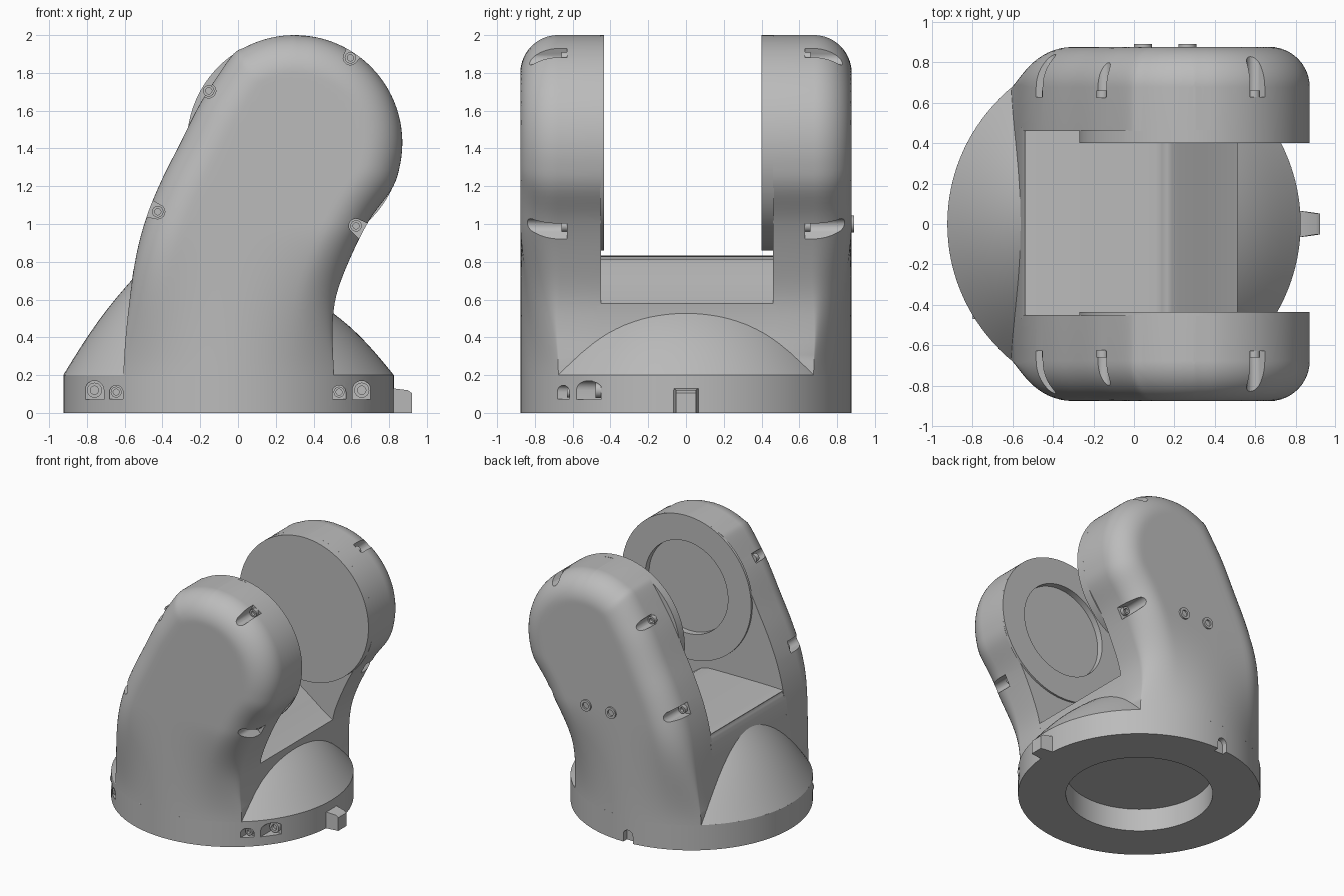
import bpy, bmesh, math
from mathutils import Vector
from mathutils.geometry import intersect_point_line

cube = bpy.data.objects.get("Cube")
if cube:
    bpy.data.objects.remove(cube)

grey = bpy.data.materials.new("satin_grey")
grey.use_nodes = True
grey.diffuse_color = (0.5, 0.5, 0.5, 1)
grey.node_tree.nodes["Principled BSDF"].inputs["Base Color"].default_value = grey.diffuse_color

R, CX = 0.875, -0.05              # base radius and centre
HUB, HUB_R = Vector((0.3, 1.43)), 0.57
FILLET, DEPTH = 0.2, 0.877


def finish(name, bm):
    bmesh.ops.remove_doubles(bm, verts=bm.verts, dist=1e-5)
    bmesh.ops.recalc_face_normals(bm, faces=bm.faces)
    mesh = bpy.data.meshes.new(name)
    bm.to_mesh(mesh)
    bm.free()
    mesh.materials.append(grey)
    ob = bpy.data.objects.new(name, mesh)
    bpy.context.collection.objects.link(ob)
    return ob


def prism(name, pts, y0, y1):
    """Extrude an x-z outline along y."""
    bm = bmesh.new()
    a, b = ([bm.verts.new((p[0], y, p[1])) for p in pts] for y in (y0, y1))
    bm.faces.new(a)
    bm.faces.new(b)
    for i in range(len(pts)):
        j = (i + 1) % len(pts)
        bm.faces.new((a[i], a[j], b[j], b[i]))
    return finish(name, bm)


def lathe(name, profile, centre, axis="y", n=96):
    """Turn a (radius, height) profile around the z or y axis."""
    bm = bmesh.new()
    rings = []
    for r, h in profile:
        ring = []
        for k in range(n):
            c, s = r * math.cos(math.tau * k / n), r * math.sin(math.tau * k / n)
            co = (c, s, h) if axis == "z" else (c, h, s)
            ring.append(bm.verts.new(Vector(centre) + Vector(co)))
        rings.append(ring)
    for a, b in zip(rings, rings[1:]):
        for k in range(n):
            bm.faces.new((a[k], a[k - 1], b[k - 1], b[k]))
    return finish(name, bm)


def cut(target, cutter):
    mod = target.modifiers.new("cut", "BOOLEAN")
    mod.operation, mod.solver, mod.object = "DIFFERENCE", "EXACT", cutter
    bpy.context.view_layer.objects.active = target
    bpy.ops.object.modifier_apply(modifier=mod.name)
    bpy.data.objects.remove(cutter)


def spline(pts, steps=8):
    """Catmull-Rom curve through the points."""
    p = [Vector(q) for q in pts]
    p = [2 * p[0] - p[1]] + p + [2 * p[-1] - p[-2]]
    out = []
    for a, b, c, d in zip(p, p[1:], p[2:], p[3:]):
        for k in range(steps):
            t = k / steps
            out.append(0.5 * (2 * b + (c - a) * t + (2 * a - 5 * b + 4 * c - d) * t * t
                              + (3 * b - a - 3 * c + d) * t ** 3))
    return out + [p[-2]]


def hub_arc(start, n=9):
    angles = [math.radians(start + (90 - start) * k / n) for k in range(n + 1)]
    return [HUB + HUB_R * Vector((math.cos(a), math.sin(a))) for a in angles]


# Arm silhouette: left and right edges, both rising to the hub top
left = spline([(-.61, 0), (-.605, .25), (-.585, .5), (-.545, .8), (-.49, 1.02), (-.41, 1.22),
               (-.31, 1.42), (-.21, 1.62), (-.13, 1.75)] + hub_arc(125, 5))
right = spline([(.505, 0), (.505, .25), (.5, .45), (.52, .62), (.59, .81), (.695, 1.02)]
               + hub_arc(-25))
outline = left + right[::-1]


def edge_x(curve, z):
    for a, b in zip(curve, curve[1:]):
        if a.y <= z <= b.y:
            return a.x + (b.x - a.x) * (z - a.y) / max(b.y - a.y, 1e-9)
    return curve[-1].x


def edge_distance(x, z):
    p, best = Vector((x, z)), 9
    for a, b in zip(outline, outline[1:]):
        if min((p - a).length, (p - b).length) < FILLET + 0.15:
            q, t = intersect_point_line(p, a, b)
            q = (a, b)[t > 1] if not 0 <= t <= 1 else q
            best = min(best, (p - Vector(q[:2])).length)
    return best


def outer_depth(x, z):
    """Rounded arm face that melts into the round base lower down."""
    d = max(FILLET - edge_distance(x, z), 0)
    soft = DEPTH - FILLET + math.sqrt(max(FILLET ** 2 - d * d, 0))
    round_y = math.sqrt(max(R * R - (x - CX) ** 2, 0))
    t = min(max((z - 0.2) / 0.8, 0), 1)
    t = t * t * (3 - 2 * t)
    return round_y + (soft - round_y) * t


def arm(name, side, inner):
    rows, cols = 80, 44
    bm = bmesh.new()
    grid = []
    for i in range(rows + 1):
        z = 0.2 + 1.7995 * math.sin(math.pi / 2 * i / rows)
        xl, xr = edge_x(left, z), edge_x(right, z)
        row = []
        for j in range(cols + 1):
            x = xl + (xr - xl) * (1 - math.cos(math.pi * j / cols)) / 2
            row.append(bm.verts.new((x, side * outer_depth(x, z), z)))
        grid.append(row)
    for a, b in zip(grid, grid[1:]):
        for j in range(cols):
            bm.faces.new((a[j], a[j + 1], b[j + 1], b[j]))
    rim = (grid[0] + [r[-1] for r in grid[1:]] + grid[-1][-2::-1]
           + [r[0] for r in grid[-2:0:-1]])
    back = [bm.verts.new((v.co.x, side * inner, v.co.z)) for v in rim]
    for k in range(len(rim)):
        bm.faces.new((rim[k - 1], rim[k], back[k], back[k - 1]))
    bm.faces.new(back)
    return finish(name, bm)


def screw(name, x, z, y, side, r=0.03):
    prof = [(0, 0), (r, 0), (r, .035), (r * .55, .035), (r * .55, .012), (0, .012)]
    return lathe(name, [(a, side * h) for a, h in prof], (x, y, z), n=24)


def pocket_outline(x, z, angle, r, flare, reach):
    """Half-round notch that opens towards the given angle."""
    a = math.radians(angle)
    pts = [(r * math.cos(t), r * math.sin(t))
           for t in (math.pi / 2 + math.pi * k / 10 for k in range(11))]
    pts += [(reach, -flare), (reach, flare)]
    return [(x + u * math.cos(a) - v * math.sin(a), z + u * math.sin(a) + v * math.cos(a))
            for u, v in pts]


# Base ring with recessed underside
base = lathe("base_ring", [(0, .18), (.53, .18), (.53, 0), (R, 0), (R, .2), (0, .2)],
             (CX, 0, 0), "z", 128)
for x, z, r, floor in ((-.76, .12, .05, .44), (-.645, .11, .036, .59),
                       (.535, .11, .036, .6), (.655, .12, .05, .45)):
    cut(base, prism("cutter", pocket_outline(x, z, -90, r, r, r), -1, -floor))
    screw("base_screw", x, z, -floor + .005, -1, r * .8)
cut(base, prism("cutter", pocket_outline(-.1, .06, -90, .04, .04, .09), .83, 1))

# Sloping shoulder between the arms, steeper on the left
bm = bmesh.new()
rings = []
for k in range(9):
    r = R - 0.375 * k / 8
    bulge = 0.03 * math.sin(math.pi * k / 8)
    angles = [math.tau * j / 96 for j in range(96)]
    rings.append([bm.verts.new((CX + r * math.cos(a), r * math.sin(a),
                                .2 + bulge + (R - r) * (1.18 - .2 * math.cos(a))))
                  for a in angles])
for a, b in zip(rings, rings[1:]):
    for j in range(96):
        bm.faces.new((a[j - 1], a[j], b[j], b[j - 1]))
bm.faces.new(rings[0])
bm.faces.new(rings[-1])
finish("shoulder", bm)

# Saddle bridging the arms
levels = [.2 + .38 * k / 10 for k in range(11)]
crown = spline([(.5, .58), (.22, .785), (.15, .818), (.05, .83), (-.48, .83),
                (-.535, .81), (-.555, .75)], 4)
saddle = [(edge_x(right, z), z) for z in levels] + [tuple(p) for p in crown[1:]]
saddle += [(edge_x(left, z), z) for z in reversed(levels)]
prism("saddle", saddle, -.47, .48)

# Arms with edge screws
pockets = ((-.155, 1.705, 145, "upper_left"), (.595, 1.88, 57, "upper_right"),
           (-.425, 1.065, 160, "lower_left"), (.625, .99, -35, "lower_right"))
for label, side, inner in (("front", -1, .45), ("back", 1, .46)):
    body = arm(label + "_arm", side, inner)
    for x, z, angle, spot in pockets:
        cut(body, prism("cutter", pocket_outline(x, z, angle, .038, .06, .13),
                        side * .63, side * 1.1))
        screw(f"{label}_{spot}_screw", x, z, side * .625, side)
    if side < 0:
        cut(body, lathe("cutter", [(0, -.5), (.38, -.5), (.38, -.4), (0, -.4)],
                        (HUB.x, 0, HUB.y)))

# Hub faces on the inner sides
lathe("front_hub_ring", [(0, -.485), (.365, -.485), (.365, -.435), (HUB_R, -.435),
                         (HUB_R, -.455), (.375, -.455), (.375, -.495), (0, -.495)],
      (HUB.x, 0, HUB.y))
lathe("back_hub_disc", [(0, .4), (HUB_R, .4), (HUB_R, .465), (0, .465)], (HUB.x, 0, HUB.y))

# Bosses on the back arm
for x in (.045, .265):
    screw("back_boss", x, 1.0, .855, 1, .045)

# Locating tab
tab = prism("locating_tab", [(.78, 0), (.92, 0), (.92, .105), (.9, .12), (.78, .135)], -.065, .065)
for v in tab.data.vertices:
    v.co.y *= 1.1 if v.co.x < .85 else .8

# Smooth shading with crisp edges
for ob in bpy.context.collection.objects:
    if ob.type == "MESH":
        bpy.ops.object.select_all(action="DESELECT")
        ob.select_set(True)
        bpy.context.view_layer.objects.active = ob
        bpy.ops.object.shade_smooth_by_angle(angle=math.radians(35))
